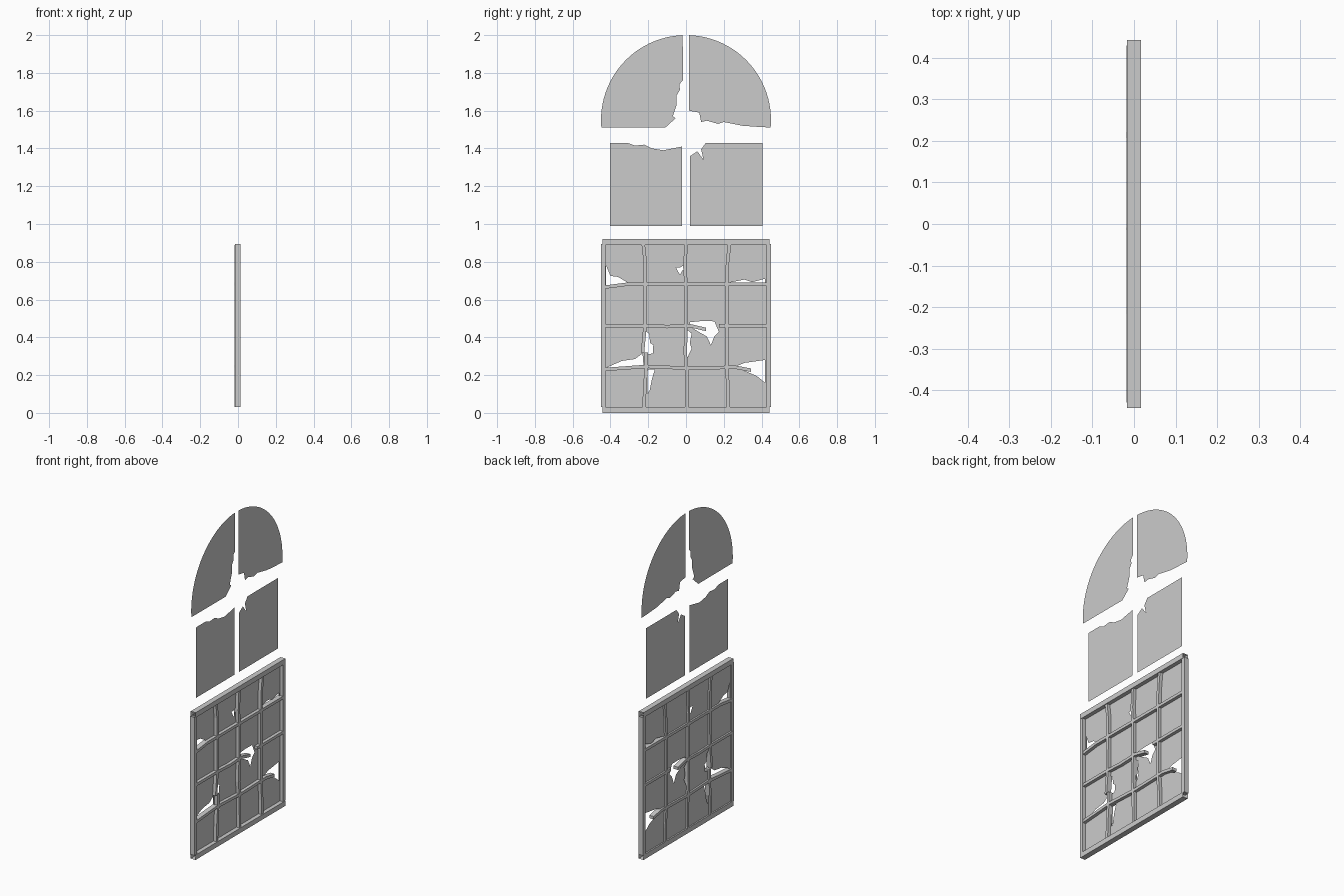
import bpy, bmesh, math
from mathutils import Vector
from mathutils.geometry import tessellate_polygon

if "Cube" in bpy.data.objects:
    bpy.data.objects.remove(bpy.data.objects["Cube"])

UNIT = 0.01          # outlines below are (y, z) in hundredths
PANE_X = -0.008      # plane of the glass


def material(name, value):
    mat = bpy.data.materials.new(name)
    mat.use_nodes = True
    colour = (value, value, value, 1)
    mat.diffuse_color = colour
    mat.node_tree.nodes["Principled BSDF"].inputs["Base Color"].default_value = colour
    return mat


grey = material("plain grey", 0.6)


def add_object(name, verts, faces):
    mesh = bpy.data.meshes.new(name)
    mesh.from_pydata(verts, [], faces)
    mesh.materials.append(grey)
    obj = bpy.data.objects.new(name, mesh)
    bpy.context.collection.objects.link(obj)
    return obj


def pane(name, outline, holes=()):
    """Flat sheet of glass facing +x, with ragged holes."""
    loops = [[Vector((y * UNIT, z * UNIT, 0)) for y, z in loop] for loop in (outline, *holes)]
    points = [p for loop in loops for p in loop]
    faces = []
    for a, b, c in tessellate_polygon(loops):
        turn = (points[b] - points[a]).cross(points[c] - points[a]).z
        faces.append((a, b, c) if turn > 0 else (a, c, b))
    add_object(name, [(PANE_X, p.x, p.y) for p in points], faces)


def bar(name, path, width, x_min, x_max, capped=True):
    """Rectangular bar swept along a (y, z) path."""
    pts = [Vector(p) * UNIT for p in path]
    along_y = abs(pts[-1].x - pts[0].x) > abs(pts[-1].y - pts[0].y)
    side = Vector((0, 1) if along_y else (1, 0)) * width / 2
    verts, faces = [], []
    for p in pts:
        for x, s in ((x_min, -1), (x_max, -1), (x_max, 1), (x_min, 1)):
            q = p + side * s
            verts.append((x, q.x, q.y))
    for i in range(len(pts) - 1):
        for k in range(4):
            n = (k + 1) % 4
            faces.append((4 * i + k, 4 * i + n, 4 * i + 4 + n, 4 * i + 4 + k))
    if capped:
        last = len(verts) - 4
        faces += [(3, 2, 1, 0), (last, last + 1, last + 2, last + 3)]
    obj = add_object(name, verts, faces)
    bm = bmesh.new()
    bm.from_mesh(obj.data)
    bmesh.ops.recalc_face_normals(bm, faces=bm.faces)
    bm.to_mesh(obj.data)
    bm.free()


def arc(start, end, steps=24):
    """Points on the arched head, angles in degrees."""
    angles = [math.radians(start + (end - start) * i / steps) for i in range(steps + 1)]
    return [(45 * math.cos(a), 155 + 45 * math.sin(a)) for a in angles]


# Outer frame: open-ended rails and stiles
for name, z in (("bottom_rail", 1.6), ("top_rail", 90.4)):
    bar(name, [(-44.3, z), (44.3, z)], 0.031, -0.017, 0.017, capped=False)
for name, y in (("right_stile", -43.8), ("left_stile", 43.8)):
    bar(name, [(y, 3), (y, 89.3)], 0.024, -0.017, 0.014, capped=False)

# Warped and broken glazing bars
bars = {
    "upright_bar_a_top": [(-22.6, 89), (-21.6, 80), (-21.7, 46), (-23, 32)],
    "upright_bar_a_bottom": [(-21, 32), (-21, 24), (-21.8, 14), (-22.2, 3)],
    "upright_bar_b": [(0, 89), (-0.6, 77), (0, 68), (0, 45), (-0.4, 32), (0.3, 23), (0.5, 3)],
    "upright_bar_c": [(23, 89), (22, 80), (21.6, 68), (21.6, 23), (22.4, 12), (22.4, 3)],
    "cross_bar_high": [(-43, 66.6), (-32, 68), (43, 68)],
    "cross_bar_middle": [(-43, 46.2), (-21, 46.2), (-10, 45.7), (2, 46.2), (10.5, 44.2)],
    "cross_bar_stub": [(17.5, 46.2), (43, 46.2)],
    "cross_bar_low": [(-43, 23), (-21, 24.6), (2, 23.6), (26, 24.2), (34.5, 22.6)],
}
for name, path in bars.items():
    bar(name, path, 0.018, -0.0185, 0.012)

# Shattered glass in the lower sash
holes = [
    [(-42.3, 78), (-40, 72.5), (-36, 72), (-31, 69), (-42.3, 67.3)],
    [(-5.3, 77), (-3, 77), (-0.6, 78.5), (-0.6, 75), (-2, 75.5), (-3.2, 73)],
    [(23, 69), (31, 70.6), (35, 69.2), (41.8, 71), (41.8, 68.3)],
    [(2, 48), (8, 48.6), (15, 48.5), (17.4, 43), (15, 40.5), (13.2, 35.8),
     (11, 40.5), (6.5, 43), (2, 45.8)],
    [(-21, 43), (-19.5, 42), (-19, 37), (-17.3, 36), (-17.6, 31.5), (-20, 31), (-21.3, 30),
     (-22.5, 33)],
    [(-42, 24), (-34, 27.5), (-27, 28.5), (-23, 31.5), (-22.5, 25)],
    [(-20.5, 23), (-16.5, 23), (-18, 18), (-19.2, 12), (-20.5, 10)],
    [(0.6, 44), (3, 42), (2, 37), (3, 34), (0.6, 29)],
    [(26, 24.5), (31, 26.5), (41.8, 28), (41.8, 16), (37.5, 19.5), (34, 21)],
]
pane("sash_glass", [(-43, 2), (43, 2), (43, 90), (-43, 90)], holes)

# Broken panes of the middle row
pane("middle_pane_right", [(-40.3, 99), (-2.2, 99), (-2.2, 141), (-12, 139), (-18, 140),
                           (-22, 142), (-27, 141.5), (-31, 143), (-40.3, 143)])
pane("middle_pane_left", [(2.2, 99), (40.6, 99), (40.6, 143), (10.5, 143), (8, 139.5),
                          (9.3, 134), (6, 138.5), (2.2, 136)])

# Broken panes of the arched head
pane("arch_pane_right", arc(92.2, 185) + [(-11, 151), (-5.5, 156), (-7, 157), (-5, 163),
                                          (-5, 168), (-3.2, 171), (-3.5, 174), (-1.7, 176)])
pane("arch_pane_left", arc(-5, 88) + [(1.6, 160), (7, 159), (8, 154), (11, 154.7),
                                      (17, 153), (20, 154), (30, 152), (37, 151.5)])
